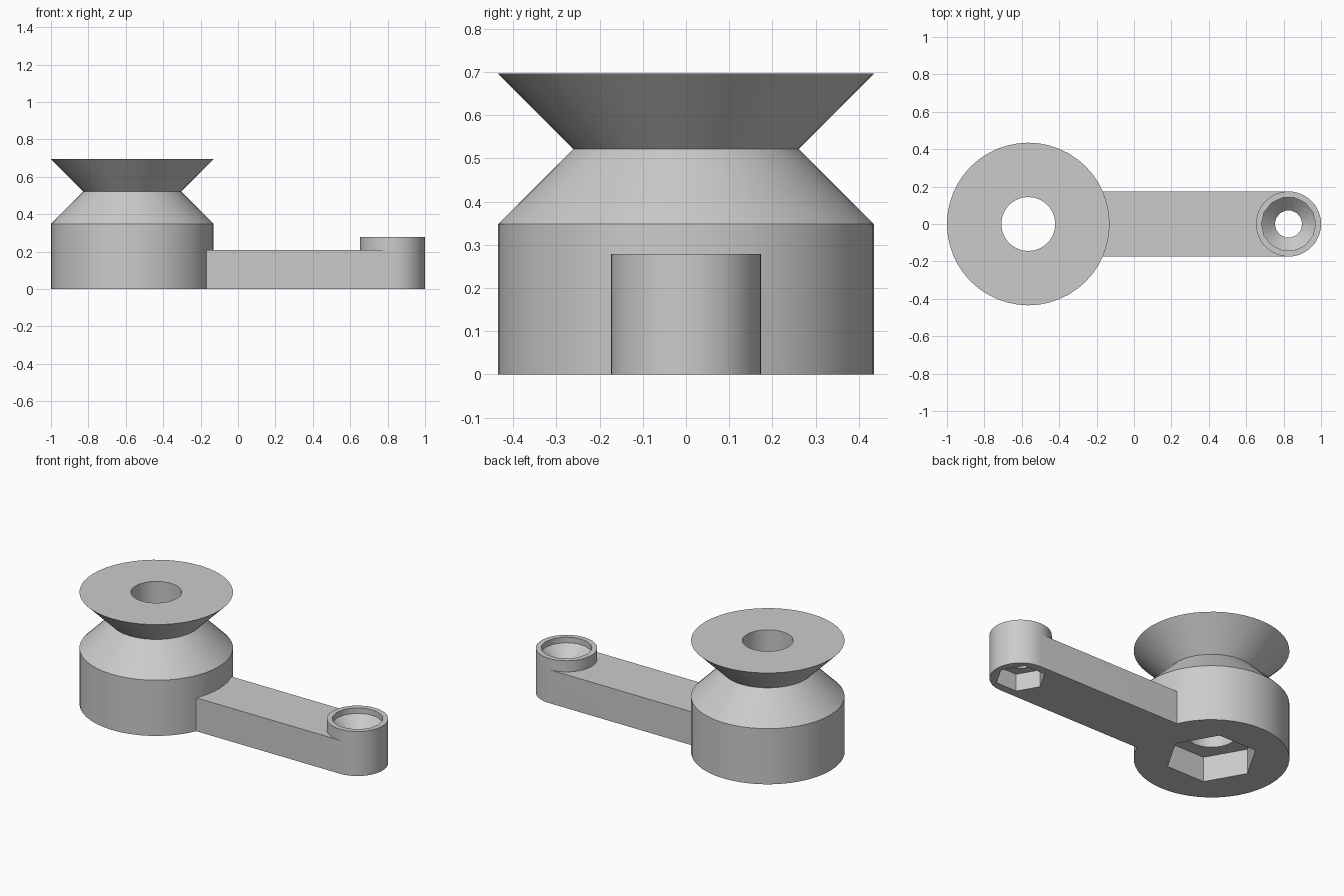
import bpy, bmesh, math

cube = bpy.data.objects.get("Cube")
if cube:
    bpy.data.objects.remove(cube, do_unlink=True)

U = 2 / 57.5              # one design unit in scene units
HUB_X, POST_X = -1 + 12.5 * U, 1 - 5 * U

grey = bpy.data.materials.new("light_grey")
grey.use_nodes = True
colour = (0.6, 0.6, 0.6, 1)
grey.diffuse_color = colour
grey.node_tree.nodes["Principled BSDF"].inputs["Base Color"].default_value = colour


def finish(name, bm):
    bmesh.ops.recalc_face_normals(bm, faces=bm.faces)
    mesh = bpy.data.meshes.new(name)
    bm.to_mesh(mesh)
    bm.free()
    mesh.materials.append(grey)
    ob = bpy.data.objects.new(name, mesh)
    bpy.context.collection.objects.link(ob)
    return ob


def turned(name, x, profile, sides):
    """Closed solid from (radius, height) rings around a vertical axis."""
    bm = bmesh.new()
    rings = []
    for r, z in profile:
        angles = [2 * math.pi * i / sides for i in range(sides)]
        rings.append([bm.verts.new((x + r * U * math.cos(a), r * U * math.sin(a), z * U))
                      for a in angles])
    for low, high in zip(rings, rings[1:]):
        for i in range(sides):
            j = (i + 1) % sides
            bm.faces.new((low[i], low[j], high[j], high[i]))
    bm.faces.new(rings[0])
    bm.faces.new(rings[-1])
    return finish(name, bm)


def block(name, x0, x1, half_width, height):
    bm = bmesh.new()
    bmesh.ops.create_cube(bm, size=1)
    for v in bm.verts:
        v.co.x = x0 if v.co.x < 0 else x1
        v.co.y *= 2 * half_width
        v.co.z = (v.co.z + 0.5) * height
    return finish(name, bm)


def combine(body, tool, operation):
    mod = body.modifiers.new(operation, "BOOLEAN")
    mod.operation, mod.solver, mod.object = operation, "EXACT", tool
    bpy.context.view_layer.objects.active = body
    bpy.ops.object.modifier_apply(modifier=mod.name)
    bpy.data.objects.remove(tool, do_unlink=True)


# Grooved hub, flat arm and raised end post
body = turned("grooved_hub_with_arm", HUB_X,
              [(12.5, 0), (12.5, 10), (7.5, 15), (12.5, 20)], 48)
arm = block("arm", HUB_X + 9 * U, POST_X, 5 * U, 6 * U)
post = turned("end_post", POST_X, [(5, 0), (5, 8)], 48)
combine(body, arm, "UNION")
combine(body, post, "UNION")

# Hub: through bore and hexagonal nut pocket underneath
combine(body, turned("bore", HUB_X, [(4.15, -1), (4.15, 21)], 28), "DIFFERENCE")
combine(body, turned("hub_pocket", HUB_X, [(7.5, -1), (7.5, 4.5)], 6), "DIFFERENCE")

# Post: countersunk screw hole and small nut pocket underneath
screw = [(2.1, -1), (2.1, 5), (4.15, 7), (4.15, 9)]
combine(body, turned("screw_hole", POST_X, screw, 14), "DIFFERENCE")
combine(body, turned("post_pocket", POST_X, [(4.1, -1), (4.1, 3.1)], 6), "DIFFERENCE")

# Smooth round walls, crisp edges
bpy.ops.object.select_all(action="DESELECT")
body.select_set(True)
bpy.context.view_layer.objects.active = body
bpy.ops.object.shade_smooth_by_angle(angle=math.radians(30))
